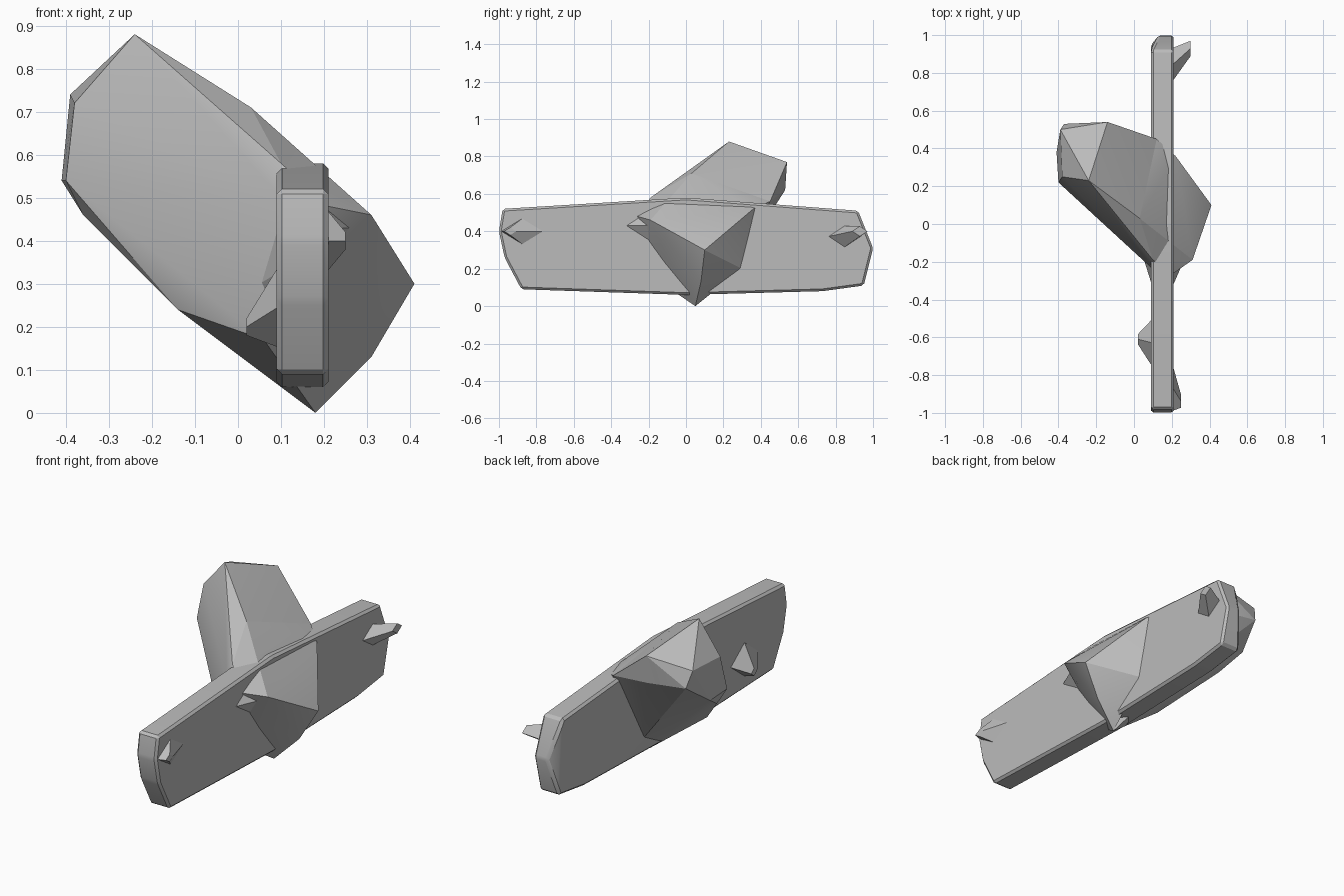
import bpy
import bmesh
from mathutils import Vector

cube = bpy.data.objects.get("Cube")
if cube:
    bpy.data.objects.remove(cube, do_unlink=True)

GREY = (.5, .5, .5, 1)
grey = bpy.data.materials.new("plain grey")
grey.use_nodes = True
grey.diffuse_color = GREY
grey.node_tree.nodes["Principled BSDF"].inputs["Base Color"].default_value = GREY


def hull(name, points, bevel=0):
    """Faceted solid wrapped around a few corner points."""
    bm = bmesh.new()
    verts = [bm.verts.new(point) for point in points]
    bmesh.ops.convex_hull(bm, input=verts)
    loose = [vert for vert in bm.verts if not vert.link_faces]
    bmesh.ops.delete(bm, geom=loose, context="VERTS")
    if bevel:
        bmesh.ops.dissolve_limit(bm, angle_limit=.02, verts=bm.verts[:], edges=bm.edges[:])
        bmesh.ops.bevel(bm, geom=bm.edges[:], offset=bevel, segments=1,
                        affect="EDGES", clamp_overlap=True)
    bmesh.ops.recalc_face_normals(bm, faces=bm.faces[:])
    mesh = bpy.data.meshes.new(name)
    bm.to_mesh(mesh)
    bm.free()
    mesh.materials.append(grey)
    obj = bpy.data.objects.new(name, mesh)
    bpy.context.collection.objects.link(obj)
    bpy.ops.object.select_all(action="DESELECT")
    obj.select_set(True)
    bpy.context.view_layer.objects.active = obj
    bpy.ops.object.shade_smooth_by_angle(angle=.35)


def spike(name, base, tip, length, height, blunt=0):
    """Diamond footprint on the slab's side, drawn out to a sharp or blunt tip."""
    points = []
    for centre, scale in ((base, 1), (tip, blunt)):
        for along, up in ((1, 0), (0, 1), (-1, 0), (0, -1)):
            offset = Vector((0, along * length, up * height)) * scale
            points.append(Vector(centre) + offset)
    hull(name, points)


# Long upright slab: side outline given as (y, z), narrower at the back tip
outline = [(-1, .4), (-.98, .52), (-.97, .26), (-.88, .09), (0, .06), (0, .58),
           (.73, .08), (.92, .51), (1, .31), (.95, .11)]
slab = []
for y, z in outline:
    narrowing = .04 if y == 1 else 0
    slab += [(.09 + narrowing, y, z), (.21, y, z)]
hull("long_slab", slab, bevel=.012)

# Section where the two slanted blocks meet around the slab
waist = [(.03, .03, .71), (.18, .05, 0), (.1, -.24, .5), (.1, -.19, .58),
         (.06, -.2, .17), (.12, .45, .56)]

# Big slanted block rising to the side, with a faceted end
block_end = [(-.24, .23, .88), (-.38, .25, .72), (-.4, .22, .54), (-.41, .38, .54),
             (-.39, .5, .74), (-.37, .53, .65), (-.14, .54, .77), (-.14, .53, .62)]
underside = [(-.36, .25, .46), (-.14, .02, .24), (.1, .22, .14)]
hull("upper_block", waist + block_end + underside)

# Pointed block on the other side
point_end = [(.31, -.19, .46), (.41, .1, .3), (.31, .08, .13), (.24, -.1, .25),
             (.3, .21, .4), (.22, .36, .52), (.2, .3, .2), (.21, -.26, .48)]
hull("lower_block", waist + point_end)

# Sloping flares where the blocks run into the slab
spike("front_flare", base=(.2, -.2, .43), tip=(.27, -.18, .43), length=.14, height=.09)
spike("inner_flare", base=(.1, -.2, .33), tip=(.05, -.18, .3), length=.14, height=.17)

# Small branch at the back end, lip on the front end, bump on the inner face
spike("back_stub", base=(.2, .84, .37), tip=(.3, .93, .4), length=.09, height=.06, blunt=.45)
spike("front_lip", base=(.2, -.86, .4), tip=(.25, -.94, .4), length=.13, height=.08, blunt=.25)
spike("side_bump", base=(.1, -.63, .25), tip=(.02, -.61, .2), length=.13, height=.1, blunt=.2)
